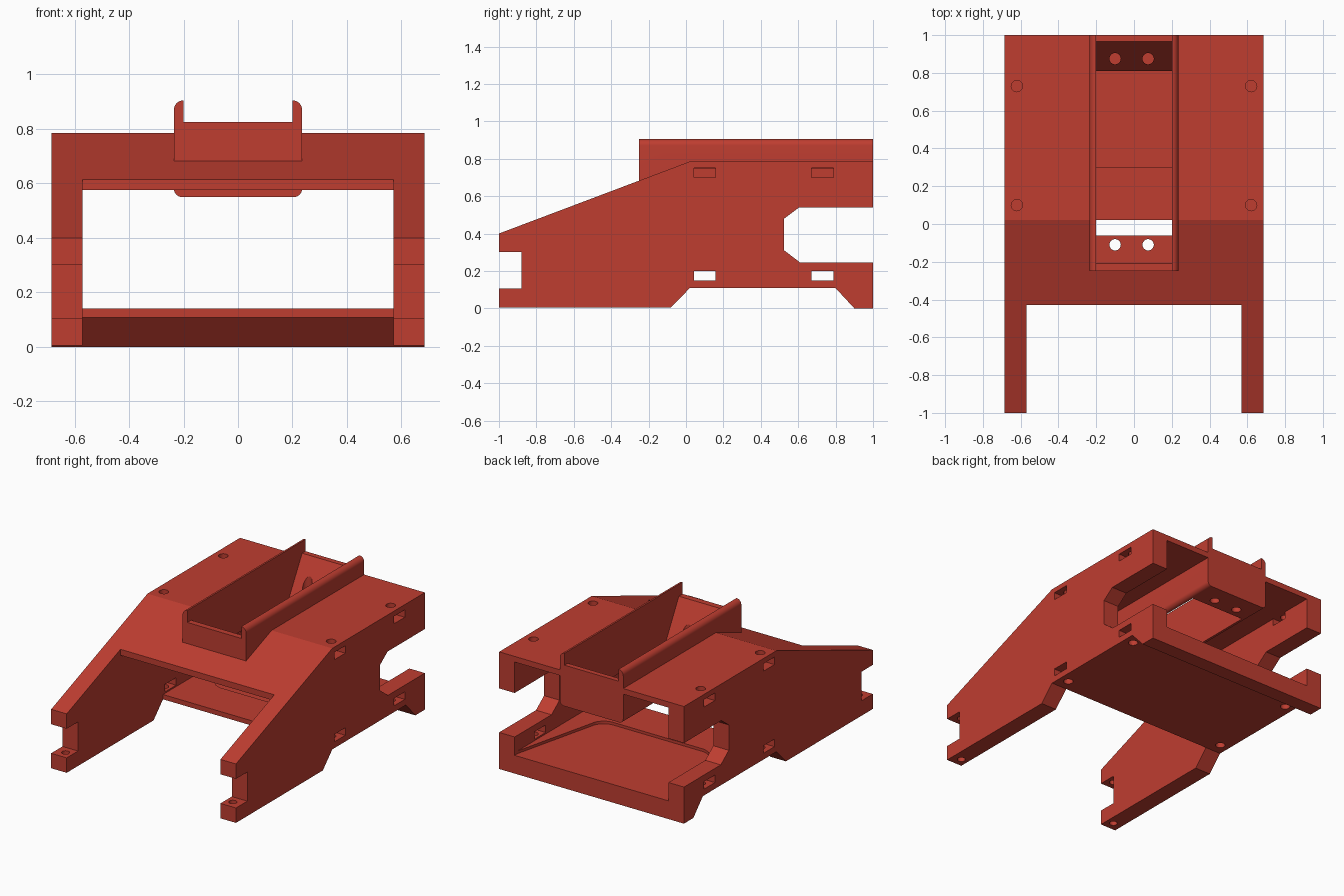
import bpy, bmesh, math

if "Cube" in bpy.data.objects:
    bpy.data.objects.remove(bpy.data.objects["Cube"])

red = bpy.data.materials.new("brick_red")
red.diffuse_color = (0.52, 0.047, 0.03, 1)
red.use_nodes = True
red.node_tree.nodes["Principled BSDF"].inputs["Base Color"].default_value = red.diffuse_color


def finish(bm, name):
    bmesh.ops.recalc_face_normals(bm, faces=bm.faces)
    me = bpy.data.meshes.new(name)
    bm.to_mesh(me)
    bm.free()
    me.materials.append(red)
    ob = bpy.data.objects.new(name, me)
    bpy.context.collection.objects.link(ob)
    return ob


def prism(name, pts, axis, a, b):
    """Extrude a 2D outline along an axis: x takes (y,z), y takes (x,z), z takes (x,y)."""
    place = {'x': lambda p, t: (t, p[0], p[1]),
             'y': lambda p, t: (p[0], t, p[1]),
             'z': lambda p, t: (p[0], p[1], t)}[axis]
    bm = bmesh.new()
    lo = [bm.verts.new(place(p, a)) for p in pts]
    hi = [bm.verts.new(place(p, b)) for p in pts]
    bm.faces.new(lo)
    bm.faces.new(hi)
    n = len(pts)
    for i in range(n):
        j = (i + 1) % n
        bm.faces.new((lo[i], lo[j], hi[j], hi[i]))
    return finish(bm, name)


def rect(x0, x1, y0, y1):
    return [(x0, y0), (x1, y0), (x1, y1), (x0, y1)]


def arc(cx, cy, r, a0, a1, n=8):
    return [(cx + r * math.cos(math.radians(a0 + (a1 - a0) * i / n)),
             cy + r * math.sin(math.radians(a0 + (a1 - a0) * i / n))) for i in range(n + 1)]


def hole(x, y, z0, z1, r=0.03):
    return prism("hole_cutter", arc(x, y, r, 0, 345, 23), 'z', z0, z1)


def combine(target, tool, op):
    mod = target.modifiers.new("combine", 'BOOLEAN')
    mod.operation, mod.object, mod.solver = op, tool, 'EXACT'
    bpy.context.view_layer.objects.active = target
    bpy.ops.object.modifier_apply(modifier=mod.name)
    bpy.data.objects.remove(tool)


# Side walls: sloped front legs, clipped tabs, chamfered rear notch
wall = [(-1, .005), (-.08, .005), (.02, .108), (.80, .108), (.90, 0), (1, 0),
        (1, .245), (.61, .245), (.525, .31), (.525, .48), (.605, .54), (1, .54),
        (1, .785), (.02, .785), (-1, .40), (-1, .30), (-.88, .30), (-.88, .105), (-1, .105)]
frame = prism("frame", wall, 'x', .57, .685)
combine(frame, prism("left_wall", wall, 'x', -.685, -.57), 'UNION')

# Roof plate, bent down toward the front
roof = [(-.43, .575), (-.43, .615), (.02, .785), (1, .785), (1, .747), (.03, .747)]
combine(frame, prism("roof", roof, 'x', -.60, .60), 'UNION')

# Bottom plate with rear bar and a tapering shallow recess open at the back
base = [(.02, .108), (.80, .108), (.90, 0), (1, 0), (1, .14), (.02, .14)]
combine(frame, prism("base_plate", base, 'x', -.60, .60), 'UNION')
tray = ([(-.57, 1.1), (-.57, .97)] + arc(-.33, .40, .10, 200, 270)
        + arc(.33, .40, .10, 270, 340) + [(.57, .97), (.57, 1.1)])
combine(frame, prism("tray_cutter", tray, 'z', .122, .20), 'DIFFERENCE')

# Top channel: rounded outer rims and lower corners
rail = (arc(-.205, .58, .03, 180, 270) + arc(.205, .58, .03, 270, 360)
        + arc(.20, .87, .035, 0, 90) + [(.20, .825), (-.20, .825)]
        + arc(-.20, .87, .035, 90, 180))
combine(frame, prism("channel", rail, 'y', -.25, 1), 'UNION')
# Open well in the channel with sloped ends
well = [(-.21, .825), (-.21, 1), (.965, 1), (.965, .825), (.81, .55),
        (.81, .50), (-.06, .50), (-.06, .55)]
combine(frame, prism("well_cutter", well, 'x', -.20, .20), 'DIFFERENCE')

# Bolt holes in the sloped ends of the well
for y in (-.11, .875):
    for x in (-.10, .075):
        combine(frame, hole(x, y, .50, .90), 'DIFFERENCE')

for s in (-1, 1):
    x0, x1 = sorted((s * .565, s * .70))
    for y in (.10, .73):
        # Nut slots through the walls with bolt holes above and below
        for z in (.15, .70):
            cut = prism("slot_cutter", rect(y - .058, y + .058, z, z + .05), 'x', x0, x1)
            combine(frame, cut, 'DIFFERENCE')
        combine(frame, hole(s * .62, y, .72, .90), 'DIFFERENCE')
        combine(frame, hole(s * .62, y, -.10, .18), 'DIFFERENCE')
    # Pin holes in the front leg tabs
    combine(frame, hole(s * .62, -.94, -.10, .36, .025), 'DIFFERENCE')

# Smooth rounded rims, keep hard edges
bpy.ops.object.select_all(action='DESELECT')
frame.select_set(True)
bpy.context.view_layer.objects.active = frame
bpy.ops.object.shade_smooth_by_angle(angle=math.radians(20))
